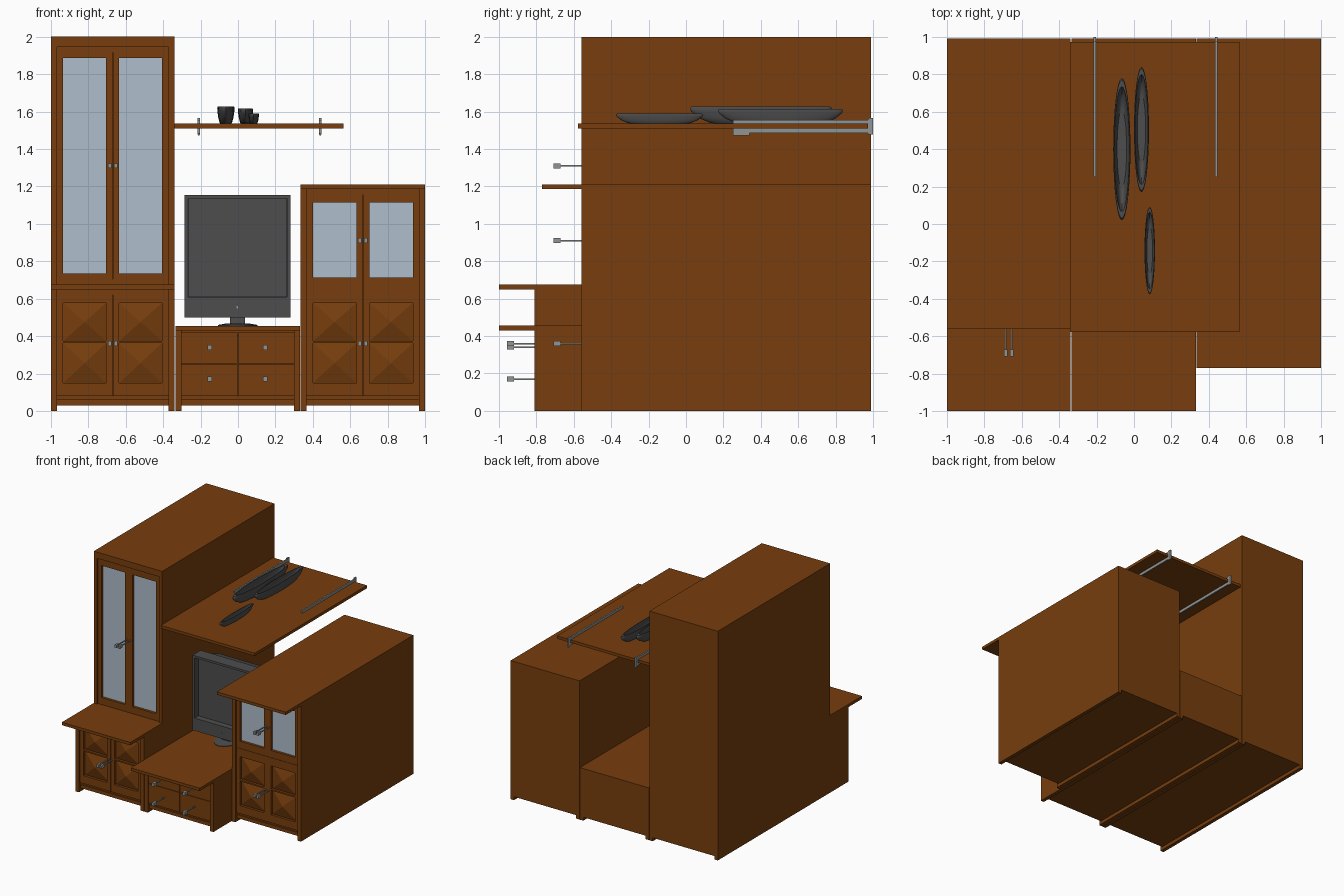
import bpy, bmesh, math
from mathutils import Matrix, Vector

if "Cube" in bpy.data.objects:
    bpy.data.objects.remove(bpy.data.objects["Cube"])


def material(name, rgb):
    m = bpy.data.materials.new(name)
    m.diffuse_color = (*rgb, 1)
    m.use_nodes = True
    m.node_tree.nodes["Principled BSDF"].inputs["Base Color"].default_value = m.diffuse_color
    return m


WOOD = material("brown wood", (0.185, 0.048, 0.004))
GLASS = material("pale blue glass", (0.43, 0.51, 0.60))
METAL = material("grey metal", (0.29, 0.30, 0.30))
DARK = material("dark grey", (0.075, 0.075, 0.075))


def finish(name, bm, mat):
    bmesh.ops.recalc_face_normals(bm, faces=bm.faces)
    me = bpy.data.meshes.new(name)
    bm.to_mesh(me)
    bm.free()
    me.materials.append(mat)
    ob = bpy.data.objects.new(name, me)
    bpy.context.collection.objects.link(ob)
    return ob


def add_box(bm, x0, x1, y0, y1, z0, z1):
    size = Matrix.Diagonal((x1 - x0, y1 - y0, z1 - z0, 1))
    mid = Matrix.Translation(((x0 + x1) / 2, (y0 + y1) / 2, (z0 + z1) / 2))
    return bmesh.ops.create_cube(bm, size=1, matrix=mid @ size)["verts"]


def boxes(name, mat, *dims):
    bm = bmesh.new()
    for d in dims:
        add_box(bm, *d)
    return finish(name, bm, mat)


BACK = 0.99
T = 0.032       # side panel thickness


def carcass(name, x0, x1, y, z0, z1, kick=True):
    # sides, back, floor and lid of a cabinet; sides reach the ground as feet
    low = z0 + (0.03 if kick else 0)
    parts = [(x0, x0 + T, y, BACK, z0, z1), (x1 - T, x1, y, BACK, z0, z1),
             (x0 + T, x1 - T, BACK - 0.03, BACK, low, z1),
             (x0 + T, x1 - T, y + 0.02, BACK - 0.03, low, low + 0.03),
             (x0 + T, x1 - T, y + 0.02, BACK - 0.03, z1 - 0.03, z1)]
    if kick:
        parts.append((x0 + T, x1 - T, y + 0.03, y + 0.08, low, 0.08))
    boxes(name + "_carcass", WOOD, *parts)


def handle(name, x, y, z, w):
    # thin stem with a square knob at its end
    boxes(name, METAL, (x - 0.004, x + 0.004, y - 0.12, y + 0.02, z - 0.004, z + 0.004),
          (x - w, x + w, y - 0.148, y - 0.11, z - 0.013, z + 0.013))


def doors(name, x0, x1, y, z0, z1, rails, glass, knob_z):
    # a pair of framed doors; openings lie between successive rails
    mid = (x0 + x1) / 2
    yf = y + 0.012
    for side, a, b in (("left", x0, mid - 0.001), ("right", mid + 0.001, x1)):
        s = 0.034
        parts = [(a, a + s, yf, yf + 0.05, z0, z1), (b - s, b, yf, yf + 0.05, z0, z1)]
        edges = [z0] + rails + [z1]
        for i in range(0, len(edges), 2):
            parts.append((a + s, b - s, yf, yf + 0.05, edges[i], edges[i + 1]))
        boxes(f"{name}_{side}_door_frame", WOOD, *parts)
        bm = bmesh.new()
        for lo, hi in zip(rails[0::2], rails[1::2]):
            vs = add_box(bm, a + s, b - s, yf + 0.022, yf + 0.04, lo, hi)
            if not glass:       # shallow pyramid on each wooden panel
                front = [f for f in bm.faces if all(v in vs for v in f.verts)
                         and f.calc_center_median().y < yf + 0.025]
                tip = bmesh.ops.poke(bm, faces=front)["verts"]
                tip[0].co.y -= 0.03
        finish(f"{name}_{side}_door_" + ("glass" if glass else "panels"), bm,
               GLASS if glass else WOOD)
        hx = mid - 0.016 if side == "left" else mid + 0.016
        handle(f"{name}_{side}_handle", hx, y, knob_z, 0.009)


LOW_RAILS = [0.15, 0.362, 0.374, 0.577]

# tall cabinet on the left: deep base, slab and glazed upper part
carcass("tall_cabinet_base", -1, -0.34, -0.81, 0, 0.65)
doors("tall_cabinet_base", -1 + T, -0.34 - T, -0.81, 0.08, 0.65, LOW_RAILS, False, 0.36)
boxes("tall_cabinet_slab", WOOD, (-1, -0.34, -1, BACK, 0.65, 0.675))
carcass("tall_cabinet_upper", -1, -0.34, -0.56, 0.675, 1.945, kick=False)
boxes("tall_cabinet_top", WOOD, (-1, -0.34, -0.56, BACK, 1.945, 2.0))
doors("tall_cabinet_upper", -1 + T, -0.34 - T, -0.56, 0.675, 1.945, [0.735, 1.887], True, 1.31)

# lower cabinet on the right
carcass("side_cabinet", 0.335, 1, -0.56, 0, 1.185)
doors("side_cabinet_lower", 0.335 + T, 1 - T, -0.56, 0.08, 0.648, LOW_RAILS, False, 0.36)
doors("side_cabinet_upper", 0.335 + T, 1 - T, -0.56, 0.65, 1.178, [0.712, 1.115], True, 0.91)
boxes("side_cabinet_top", WOOD, (0.335, 1, -0.77, BACK, 1.185, 1.21))

# low drawer unit in the middle
carcass("drawer_unit", -0.335, 0.33, -0.81, 0, 0.43)
boxes("drawer_unit_top", WOOD, (-0.335, 0.33, -1, BACK, 0.43, 0.455))
for col, x0, x1, hx in (("left", -0.303, -0.004, -0.15), ("right", 0, 0.298, 0.145)):
    for row, z0, z1, hz in (("lower", 0.08, 0.25, 0.17), ("upper", 0.254, 0.42, 0.34)):
        boxes(f"{row}_{col}_drawer", WOOD, (x0, x1, -0.8, -0.74, z0, z1))
        handle(f"{row}_{col}_drawer_handle", hx, -0.81, hz, 0.012)

# wall shelf held by two clamp brackets
boxes("wall_shelf", WOOD, (-0.34, 0.565, -0.577, 0.972, 1.51, 1.535))
for name, x in (("left", -0.21), ("right", 0.44)):
    boxes(f"{name}_shelf_bracket", METAL,
          (x - 0.006, x + 0.006, 0.25, 0.98, 1.535, 1.556),
          (x - 0.006, x + 0.006, 0.25, 0.98, 1.485, 1.51),
          (x - 0.004, x + 0.004, 0.25, 0.34, 1.472, 1.485),
          (x - 0.006, x + 0.006, 0.973, 1.0, 1.478, 1.565))

# television: bevelled case, recessed screen, tapered back
bm = bmesh.new()
add_box(bm, -0.285, 0.28, -0.22, -0.11, 0.5, 1.155)
bm.faces.ensure_lookup_table()
front = min(bm.faces, key=lambda f: f.calc_center_median().y)
back = max(bm.faces, key=lambda f: f.calc_center_median().y)
bmesh.ops.inset_region(bm, faces=[front], thickness=0.027)
for v in front.verts:
    if v.co.z < 0.8:
        v.co.z = 0.61
bmesh.ops.inset_region(bm, faces=[front], thickness=0.002)
for v in front.verts:
    v.co.y += 0.05
bmesh.ops.inset_region(bm, faces=[back], thickness=0.03)
bmesh.ops.inset_region(bm, faces=[back], thickness=0.07)
for v in back.verts:
    v.co.y += 0.16
finish("television_case", bm, DARK)
boxes("television_button", METAL, (-0.007, 0.001, -0.226, -0.215, 0.548, 0.56))
boxes("television_neck", DARK, (-0.042, 0.038, -0.17, -0.02, 0.46, 0.505))


def lathe(name, x, y, z, rx, ry, h, profile, n=32):
    # spin a radius/height profile, stretched into an oval
    bm = bmesh.new()
    rings = [[bm.verts.new((x + rx * r * math.cos(2 * math.pi * i / n),
                            y + ry * r * math.sin(2 * math.pi * i / n), z + h * t))
              for i in range(n)] for r, t in profile]
    for a, b in zip(rings, rings[1:]):
        for i in range(n):
            j = (i + 1) % n
            bm.faces.new((a[i], a[j], b[j], b[i]))
    bm.faces.new(rings[0])
    bm.faces.new(rings[-1])
    ob = finish(name, bm, DARK)
    bpy.context.view_layer.objects.active = ob
    ob.select_set(True)
    bpy.ops.object.shade_smooth_by_angle(angle=math.radians(40))
    ob.select_set(False)


lathe("television_foot", -0.002, -0.1, 0.455, 0.105, 0.17, 0.012,
      [(1, 0), (1, 0.4), (0.6, 1)])

# oval cups on the shelf
CUP = [(0.62, 0), (0.72, 0.06), (0.88, 0.35), (0.98, 0.7), (1, 0.9), (0.97, 1),
       (0.88, 1), (0.84, 0.7), (0.72, 0.3), (0.55, 0.12)]
lathe("large_cup", -0.065, 0.4, 1.535, 0.046, 0.38, 0.092, CUP)
lathe("medium_cup", 0.04, 0.505, 1.535, 0.04, 0.335, 0.08, CUP)
lathe("small_cup", 0.084, -0.142, 1.535, 0.028, 0.233, 0.055, CUP)
